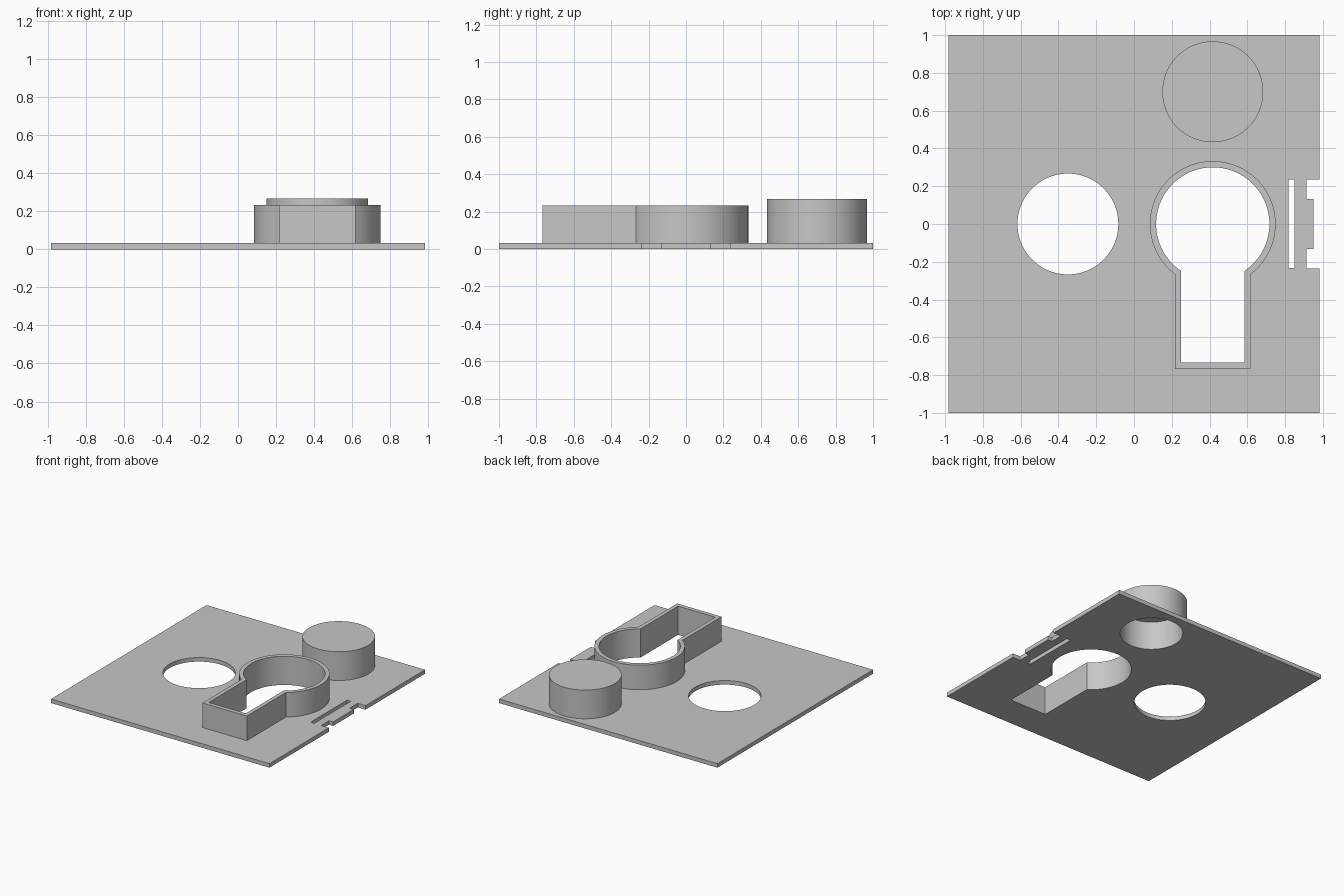
import bpy, bmesh
from math import cos, sin, asin, pi, tau, radians
from mathutils import Matrix, Vector

cube = bpy.data.objects.get("Cube")
if cube:
    bpy.data.objects.remove(cube, do_unlink=True)

PLATE = 0.033      # sheet thickness, also the wall thickness
RIM_TOP = 0.233
CAP_TOP = 0.267
KEY_X = 0.417      # shared centre line of key opening and cap
CAP_Y = 0.70

grey = bpy.data.materials.new("plain grey")
grey.use_nodes = True
colour = (0.57, 0.57, 0.57, 1)
grey.diffuse_color = colour
grey.node_tree.nodes["Principled BSDF"].inputs["Base Color"].default_value = colour


def circle(cx, cy, r, n=96):
    return [(cx + r * cos(tau * i / n), cy + r * sin(tau * i / n)) for i in range(n)]


def rectangle(x0, x1, y0, y1):
    return [(x0, y0), (x1, y0), (x1, y1), (x0, y1)]


def keyhole(r, half, bottom, n=80):
    """Round head with a straight stem running towards the front."""
    gap = asin(half / r)
    start, sweep = -pi / 2 + gap, tau - 2 * gap
    arc = [(KEY_X + r * cos(start + sweep * i / n), r * sin(start + sweep * i / n))
           for i in range(n + 1)]
    return arc + [(KEY_X - half, bottom), (KEY_X + half, bottom)]


def finish(obj):
    bm = bmesh.new()
    bm.from_mesh(obj.data)
    bmesh.ops.remove_doubles(bm, verts=bm.verts, dist=0.0001)
    bmesh.ops.recalc_face_normals(bm, faces=bm.faces)
    bm.to_mesh(obj.data)
    bm.free()
    obj.data.materials.clear()
    obj.data.materials.append(grey)
    bpy.ops.object.select_all(action='DESELECT')
    obj.select_set(True)
    bpy.context.view_layer.objects.active = obj
    bpy.ops.object.shade_smooth_by_angle(angle=radians(30))


def extrude_outlines(name, outlines, z0, z1):
    """Solid from a closed outline; any further outlines become holes."""
    curve = bpy.data.curves.new(name, 'CURVE')
    curve.dimensions = '2D'
    curve.fill_mode = 'BOTH'
    curve.extrude = (z1 - z0) / 2
    for points in outlines:
        spline = curve.splines.new('POLY')
        spline.points.add(len(points) - 1)
        for p, (x, y) in zip(spline.points, points):
            p.co = (x, y, 0, 1)
        spline.use_cyclic_u = True
    obj = bpy.data.objects.new(name, curve)
    bpy.context.collection.objects.link(obj)
    bpy.ops.object.select_all(action='DESELECT')
    obj.select_set(True)
    bpy.context.view_layer.objects.active = obj
    bpy.ops.object.convert(target='MESH')
    obj = bpy.context.view_layer.objects.active
    obj.data.transform(Matrix.Translation((0, 0, (z0 + z1) / 2)))
    finish(obj)


# Base plate: right edge carries a notch with a small latch tab
edge, notch, tab = 0.983, 0.913, 0.95
half_right = [(edge, 1), (edge, 0.236), (notch, 0.236), (notch, 0.133), (tab, 0.133)]
outline = [(-edge, -1)] + [(x, -y) for x, y in half_right] + half_right[::-1] + [(-edge, 1)]
inner_key = keyhole(0.30, 0.167, -0.733)
cap_inner = 0.234
extrude_outlines("base_plate", [
    outline,
    circle(-0.35, 0, 0.267),
    inner_key,
    circle(KEY_X, CAP_Y, cap_inner),
    rectangle(0.817, 0.85, -0.233, 0.236),
], 0, PLATE)

# Raised rim around the key-shaped opening
extrude_outlines("keyhole_rim", [keyhole(0.333, 0.20, -0.767), inner_key], PLATE, RIM_TOP)

# Hollow round cap, open underneath, turned from a half profile
profile = [(0, CAP_TOP - PLATE), (cap_inner, CAP_TOP - PLATE), (cap_inner, PLATE),
           (0.267, PLATE), (0.267, CAP_TOP), (0, CAP_TOP)]
bm = bmesh.new()
verts = [bm.verts.new((KEY_X + r, CAP_Y, z)) for r, z in profile]
edges = [bm.edges.new(pair) for pair in zip(verts, verts[1:])]
bmesh.ops.spin(bm, geom=verts + edges, cent=Vector((KEY_X, CAP_Y, 0)),
               axis=(0, 0, 1), angle=tau, steps=96)
mesh = bpy.data.meshes.new("round_cap")
bm.to_mesh(mesh)
bm.free()
cap = bpy.data.objects.new("round_cap", mesh)
bpy.context.collection.objects.link(cap)
finish(cap)
